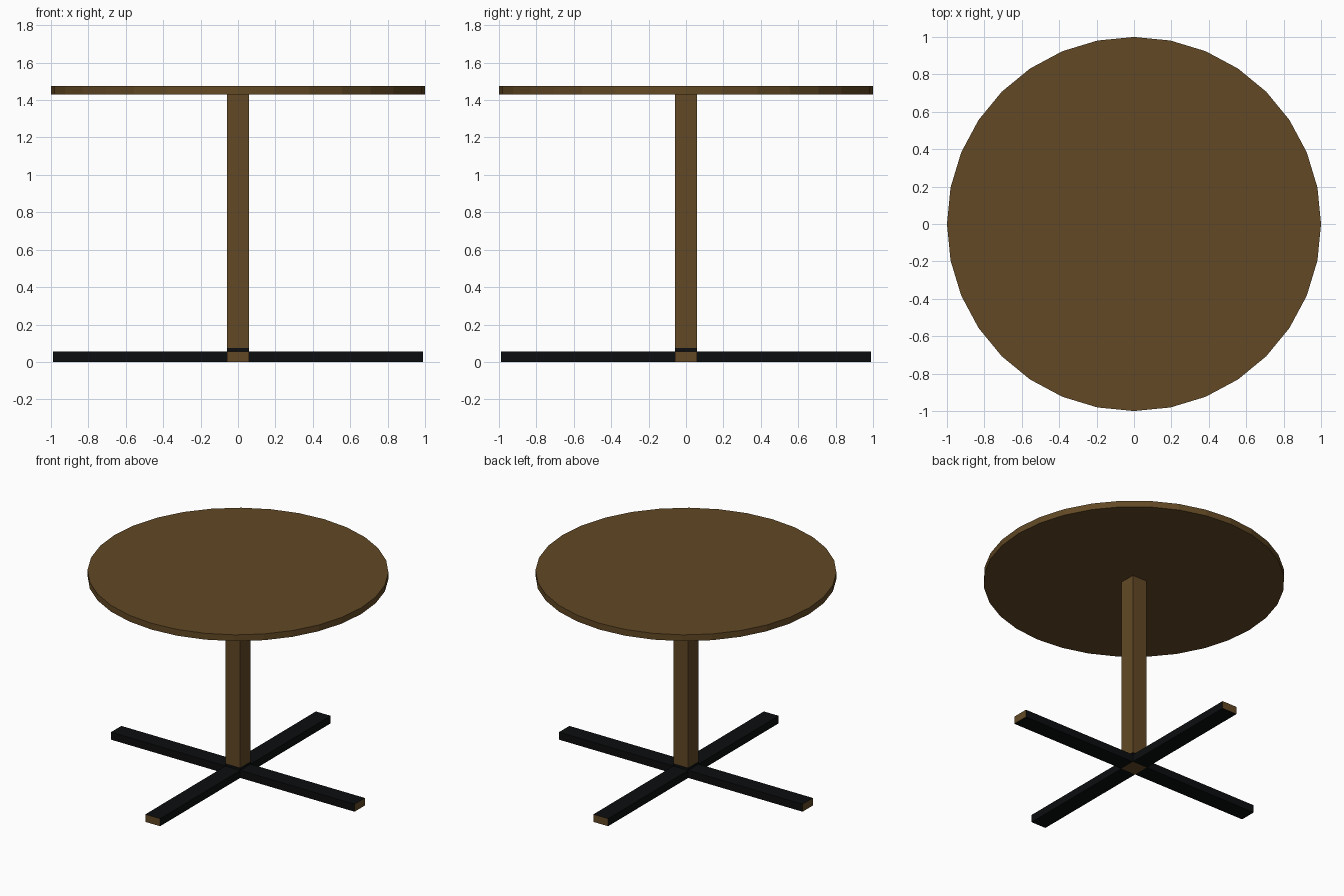
import bpy, bmesh, math
from mathutils import Matrix

if "Cube" in bpy.data.objects:
    bpy.data.objects.remove(bpy.data.objects["Cube"])


def material(name, rgb):
    m = bpy.data.materials.new(name)
    m.diffuse_color = (*rgb, 1)
    m.use_nodes = True
    m.node_tree.nodes["Principled BSDF"].inputs["Base Color"].default_value = m.diffuse_color
    return m


wood = material("brown wood", (0.122, 0.066, 0.018))
black = material("black metal", (0.0035, 0.004, 0.0045))

HALF = 0.06      # half width of column and feet
ARM_H = 0.055    # height of the feet
HUB_H = 0.075    # top of the black collar
REACH = 0.988    # half length of the cross
UNDER, TOP = 1.43, 1.476


def make_object(name, bm, mats):
    mesh = bpy.data.meshes.new(name)
    bm.to_mesh(mesh)
    bm.free()
    for m in mats:
        mesh.materials.append(m)
    ob = bpy.data.objects.new(name, mesh)
    bpy.context.collection.objects.link(ob)
    return ob


def box(x0, x1, y0, y1, z0, z1):
    bm = bmesh.new()
    mat = Matrix.Translation(((x0 + x1) / 2, (y0 + y1) / 2, (z0 + z1) / 2)) \
        @ Matrix.Diagonal((x1 - x0, y1 - y0, z1 - z0, 1))
    bmesh.ops.create_cube(bm, size=1, matrix=mat)
    bm.normal_update()
    return bm


def drop_faces(bm, test):
    bmesh.ops.delete(bm, geom=[f for f in bm.faces if test(f)], context='FACES')


# Round 32-sided top
bm = bmesh.new()
bmesh.ops.create_cone(bm, cap_ends=True, segments=32, radius1=1, radius2=1,
                      depth=TOP - UNDER,
                      matrix=Matrix.Translation((0, 0, (TOP + UNDER) / 2)))
make_object("table_top", bm, [wood])

# Square column
bm = box(-HALF, HALF, -HALF, HALF, HUB_H, UNDER)
drop_faces(bm, lambda f: abs(f.normal.z) > 0.5)
make_object("column", bm, [wood])

# Black collar between the column and the feet
bm = box(-HALF, HALF, -HALF, HALF, ARM_H, HUB_H)
drop_faces(bm, lambda f: abs(f.normal.z) > 0.5)
make_object("collar", bm, [black])

# Underside of the hub, with a brown square inset in black
bm = box(-HALF, HALF, -HALF, HALF, 0, ARM_H)
drop_faces(bm, lambda f: f.normal.z > -0.5)
centre = bm.faces[:] 
ring = bmesh.ops.inset_region(bm, faces=centre, thickness=0.01)["faces"]
for f in ring:
    f.material_index = 1
make_object("hub_underside", bm, [wood, black])

# Four feet: black bars with brown ends
for i, side in enumerate(("right", "back", "left", "front")):
    bm = box(HALF, REACH, -HALF, HALF, 0, ARM_H)
    drop_faces(bm, lambda f: f.normal.x < -0.5)
    for f in bm.faces:
        f.material_index = 1 if f.normal.x > 0.5 else 0
    bmesh.ops.rotate(bm, verts=bm.verts, cent=(0, 0, 0),
                     matrix=Matrix.Rotation(i * math.pi / 2, 3, 'Z'))
    make_object(side + "_foot", bm, [black, wood])
